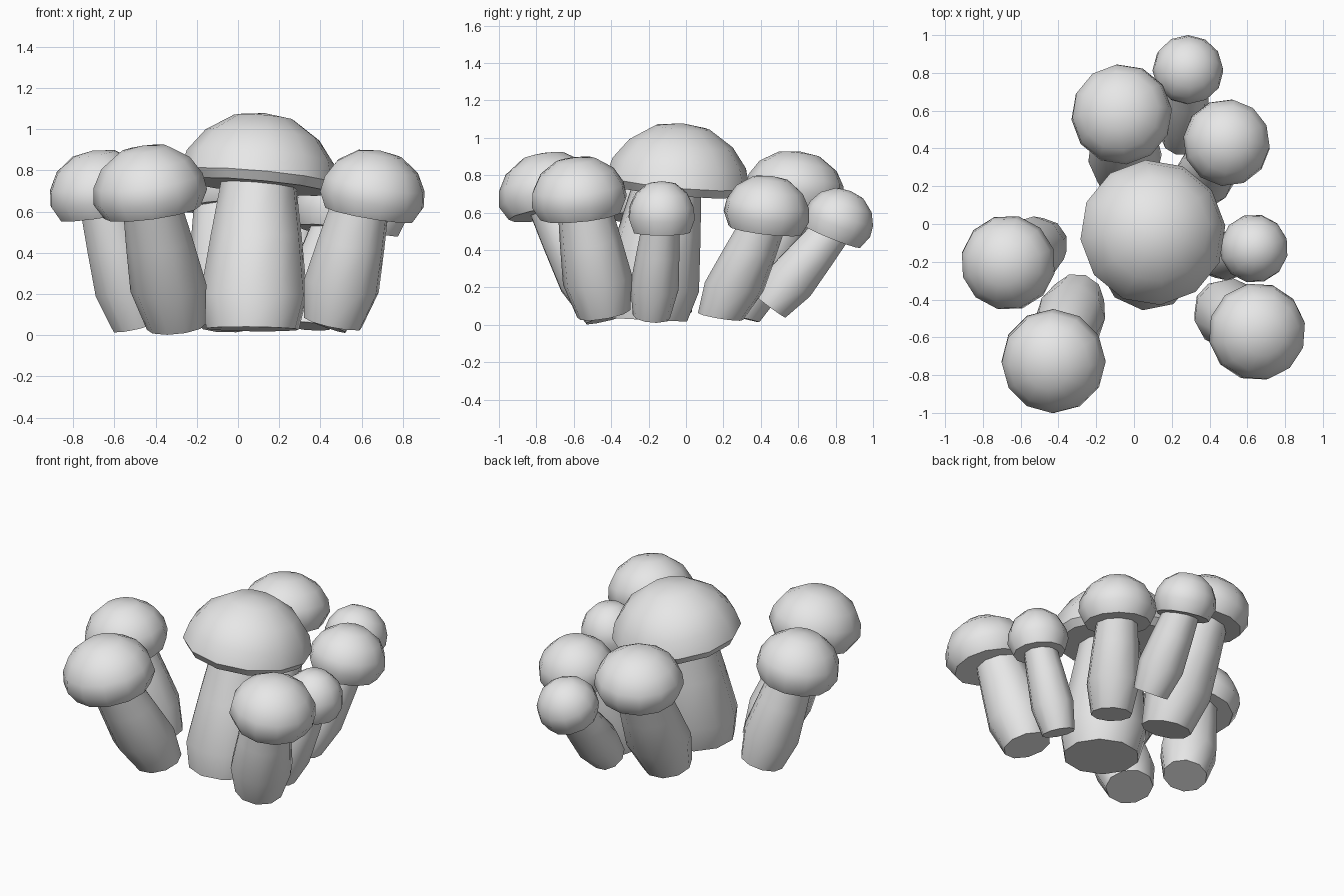
import bpy, bmesh, math
from mathutils import Vector

cube = bpy.data.objects.get("Cube")
if cube:
    bpy.data.objects.remove(cube, do_unlink=True)

grey = bpy.data.materials.new("light_grey")
grey.use_nodes = True
grey.diffuse_color = (0.8, 0.8, 0.8, 1)
grey.node_tree.nodes["Principled BSDF"].inputs["Base Color"].default_value = (0.8, 0.8, 0.8, 1)


def lathe(name, profile, sides, origin, spine, facing, turn=0.0):
    """Stack rings of (radius, fraction along spine), each ring square to facing."""
    tilt = Vector((0, 0, 1)).rotation_difference(facing)
    bm = bmesh.new()
    rings = []
    for r, t in profile:
        if r == 0:
            rings.append([bm.verts.new(spine * t)] * sides)
            continue
        angles = [turn + math.tau * i / sides for i in range(sides)]
        rings.append([bm.verts.new(spine * t + tilt @ Vector((r * math.cos(a), r * math.sin(a), 0)))
                      for a in angles])
    for low, high in zip(rings, rings[1:]):
        for i in range(sides):
            j = (i + 1) % sides
            corners = [low[i], low[j], high[j], high[i]]
            bm.faces.new(list(dict.fromkeys(corners)))
    bm.faces.new(rings[0][::-1])
    if profile[-1][0] > 0:
        bm.faces.new(rings[-1])
    bmesh.ops.recalc_face_normals(bm, faces=bm.faces)
    mesh = bpy.data.meshes.new(name)
    bm.to_mesh(mesh)
    bm.free()
    mesh.materials.append(grey)
    obj = bpy.data.objects.new(name, mesh)
    bpy.context.collection.objects.link(obj)
    obj.location = origin
    bpy.ops.object.select_all(action='DESELECT')
    obj.select_set(True)
    bpy.context.view_layer.objects.active = obj
    bpy.ops.object.shade_smooth_by_angle(angle=math.radians(40))


BIG_DOME = [(1, 0), (0.93, 0.32), (0.72, 0.66), (0.38, 0.93), (0, 1)]
SMALL_DOME = [(1, 0), (0.96, 0.32), (0.78, 0.66), (0.42, 0.93), (0, 1)]
BIG_STEM = [(0.86, 0), (1, 0.22), (0.85, 0.62), (0.69, 1)]
SMALL_STEM = [(0.77, 0), (1, 0.3), (0.88, 0.65), (0.74, 1)]


def cap(name, rim, radius, height, lean, dome, lip_r, lip_h, turn):
    # Slanted lip below the rim, faceted dome above
    up = Vector((*lean, 1)).normalized()
    profile = [(lip_r * radius, -lip_h / height)] + [(r * radius, t) for r, t in dome]
    lathe(name + "_cap", profile, 12, rim, up * height, up, turn)


def stem(name, foot, neck, radius, shape, foot_tilt, turn):
    # Swollen near the foot, reaching into the cap; foot_tilt 0 keeps the foot level
    spine = Vector(neck) - Vector(foot)
    facing = Vector((spine.x * foot_tilt, spine.y * foot_tilt, spine.z)).normalized()
    lathe(name + "_stem", [(r * radius, t) for r, t in shape], 10, foot, spine, facing, turn)


def small_mushroom(name, rim, cap_r, dome_h, lean, foot, stem_r, turn=0.0, foot_tilt=0.9, neck=None):
    cap(name, rim, cap_r, dome_h, lean, SMALL_DOME, 0.85, 0.075, turn)
    stem(name, foot, neck or rim, stem_r, SMALL_STEM, foot_tilt, turn)


# Central mushroom
cap("centre", (0.10, -0.045, 0.765), 0.387, 0.315, (0.09, 0.09), BIG_DOME, 0.92, 0.045, 0.1)
stem("centre", (0.07, -0.22, 0.03), (0.10, -0.1, 0.76), 0.265, BIG_STEM, 0.3, 0.2)

# Surrounding mushrooms leaning outward
small_mushroom("back", (-0.065, 0.58, 0.70), 0.268, 0.23, (-0.08, 0.13),
               (-0.04, 0.25, 0.05), 0.195, 0.1, foot_tilt=0.5)
small_mushroom("back_left", (0.49, 0.43, 0.58), 0.232, 0.22, (0.12, 0.12),
               (0.33, 0.185, 0.045), 0.16, 0.4, foot_tilt=0.35)
small_mushroom("far_back", (0.285, 0.81, 0.54), 0.188, 0.19, (0.08, 0.4),
               (0.25, 0.45, 0.1), 0.138)
small_mushroom("left", (0.635, -0.13, 0.57), 0.182, 0.2, (0.12, 0),
               (0.43, -0.185, 0.045), 0.13, 0.3)
small_mushroom("front_left", (0.65, -0.57, 0.66), 0.26, 0.24, (0.17, -0.1),
               (0.46, -0.44, 0.06), 0.188, 0.2, neck=(0.6, -0.55, 0.66))
small_mushroom("front_right", (-0.425, -0.725, 0.67), 0.278, 0.255, (-0.14, -0.15),
               (-0.3, -0.4, 0.04), 0.185, foot_tilt=0.5)
small_mushroom("right", (-0.665, -0.205, 0.66), 0.253, 0.24, (-0.15, -0.08),
               (-0.48, -0.1, 0.05), 0.172, 0.3, neck=(-0.65, -0.2, 0.66))
